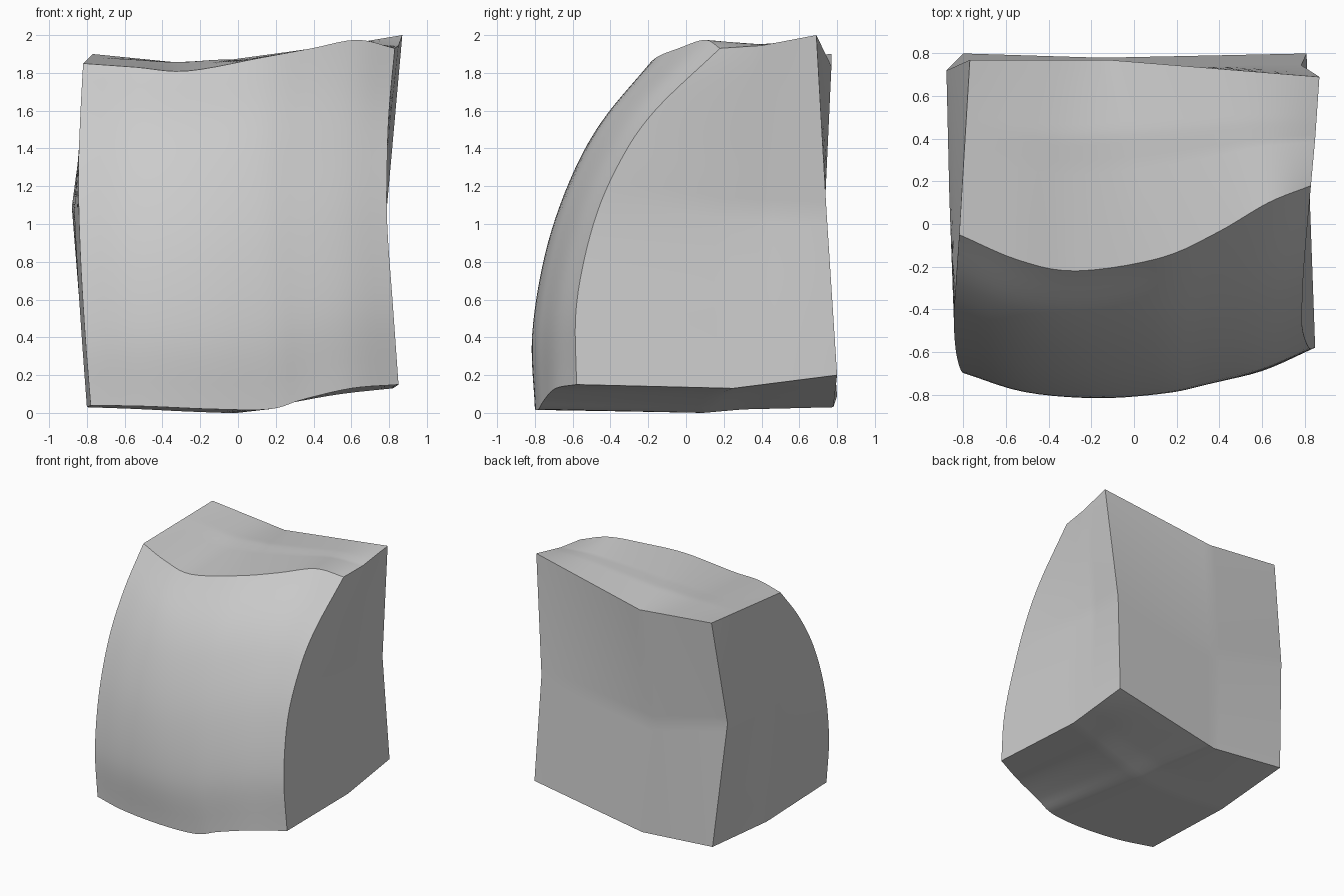
import bpy
import bmesh
from mathutils import Vector

STEPS = 30

default_cube = bpy.data.objects.get("Cube")
if default_cube:
    bpy.data.objects.remove(default_cube, do_unlink=True)

# Corners: l/r = -x/+x, f/b = front/back, d/t = down/top
corner = {
    "lfd": (-.78, -.70, .04), "rfd": (.85, -.58, .15),
    "lbd": (-.80, .80, .09), "rbd": (.81, .80, .20),
    "lft": (-.82, -.05, 1.85), "rft": (.83, .18, 1.93),
    "lbt": (-.77, .77, 1.90), "rbt": (.87, .69, 2.0),
}

# Points along each broken edge, between its two corners
edge_points = {
    ("lfd", "rfd"): [(-.49, -.78, .035), (-.13, -.80, .02), (.17, -.78, .02),
                     (.34, -.75, .07), (.60, -.69, .13)],
    ("lft", "rft"): [(-.54, -.17, 1.83), (-.27, -.22, 1.81), (.12, -.16, 1.88),
                     (.39, -.04, 1.93), (.63, .10, 1.975)],
    ("lfd", "lft"): [(-.81, -.69, .42), (-.835, -.60, .85), (-.845, -.45, 1.25),
                     (-.835, -.27, 1.57)],
    ("rfd", "rft"): [(.82, -.58, .57), (.79, -.49, 1.0), (.79, -.35, 1.33),
                     (.80, -.165, 1.6)],
    ("lbd", "rbd"): [(-.15, .78, .03)],
    ("lbt", "rbt"): [(-.12, .77, 1.835)],
    ("lbd", "lbt"): [(-.88, .72, 1.09)],
    ("rbd", "rbt"): [(.785, .745, 1.05)],
    ("lfd", "lbd"): [(-.80, .10, .03)],
    ("rfd", "rbd"): [(.82, .25, .13)],
    ("lft", "lbt"): [],
    ("rft", "rbt"): [(.85, .40, 1.945)],
}


def sample(points, t):
    """Point on an edge: straight breaks if short, a smooth curve if long."""
    position = t * (len(points) - 1)
    i = min(int(position), len(points) - 2)
    f = position - i
    a, b = points[i], points[i + 1]
    if len(points) < 4:
        return a.lerp(b, f)
    before = points[i - 1] if i else a * 2 - b
    after = points[i + 2] if i + 2 < len(points) else b * 2 - a
    tangent_a, tangent_b = (b - before) / 2, (after - a) / 2
    ease = f * f * (3 - 2 * f)
    return (a.lerp(b, ease) + tangent_a * (f * (1 - f) ** 2)
            - tangent_b * (f * f * (1 - f)))


def edge(start, end):
    points = [corner[start], *edge_points[start, end], corner[end]]
    points = [Vector(p) for p in points]
    return [sample(points, i / STEPS) for i in range(STEPS + 1)]


def tent(t, peak):
    return t / peak if t < peak else (1 - t) / (1 - peak)


def add_face_patch(bm, names, dent=(0, 0, 0), peak=(.5, .5)):
    """Fill four edges with a blended patch, with a shallow faceted dent."""
    p00, p10, p01, p11 = names
    low, high = edge(p00, p10), edge(p01, p11)
    left, right = edge(p00, p01), edge(p10, p11)
    grid = []
    for j in range(STEPS + 1):
        v = j / STEPS
        row = []
        for i in range(STEPS + 1):
            u = i / STEPS
            ruled = low[i].lerp(high[i], v) + left[j].lerp(right[j], u)
            flat = low[0].lerp(low[-1], u).lerp(high[0].lerp(high[-1], u), v)
            push = Vector(dent) * tent(u, peak[0]) * tent(v, peak[1])
            row.append(bm.verts.new(ruled - flat + push))
        grid.append(row)
    for j in range(STEPS):
        for i in range(STEPS):
            bm.faces.new((grid[j][i], grid[j][i + 1],
                          grid[j + 1][i + 1], grid[j + 1][i]))


bm = bmesh.new()
# Rounded outer front
add_face_patch(bm, ("lfd", "rfd", "lft", "rft"))
# Broken back, top, underside and sides
add_face_patch(bm, ("lbd", "rbd", "lbt", "rbt"), (0, -.015, -.04))
add_face_patch(bm, ("lft", "rft", "lbt", "rbt"), (0, 0, .03), (.45, .65))
add_face_patch(bm, ("lfd", "rfd", "lbd", "rbd"), (0, 0, .02), (.5, .65))
add_face_patch(bm, ("rfd", "rbd", "rft", "rbt"), (-.02, 0, 0), (.7, .5))
add_face_patch(bm, ("lfd", "lbd", "lft", "lbt"))
bmesh.ops.remove_doubles(bm, verts=bm.verts, dist=.0005)
bmesh.ops.recalc_face_normals(bm, faces=bm.faces)

# Stand the block on the ground
lowest = min(v.co.z for v in bm.verts)
bmesh.ops.translate(bm, verts=bm.verts, vec=(0, 0, -lowest))

mesh = bpy.data.meshes.new("stone_fragment")
bm.to_mesh(mesh)
bm.free()
stone = bpy.data.objects.new("stone_fragment", mesh)
bpy.context.collection.objects.link(stone)

# Plain grey stone
grey = bpy.data.materials.new("stone_grey")
grey.use_nodes = True
colour = (.6, .6, .6, 1)
grey.diffuse_color = colour
grey.node_tree.nodes["Principled BSDF"].inputs["Base Color"].default_value = colour
mesh.materials.append(grey)

bpy.context.view_layer.objects.active = stone
stone.select_set(True)
bpy.ops.object.shade_smooth_by_angle(angle=.5)
